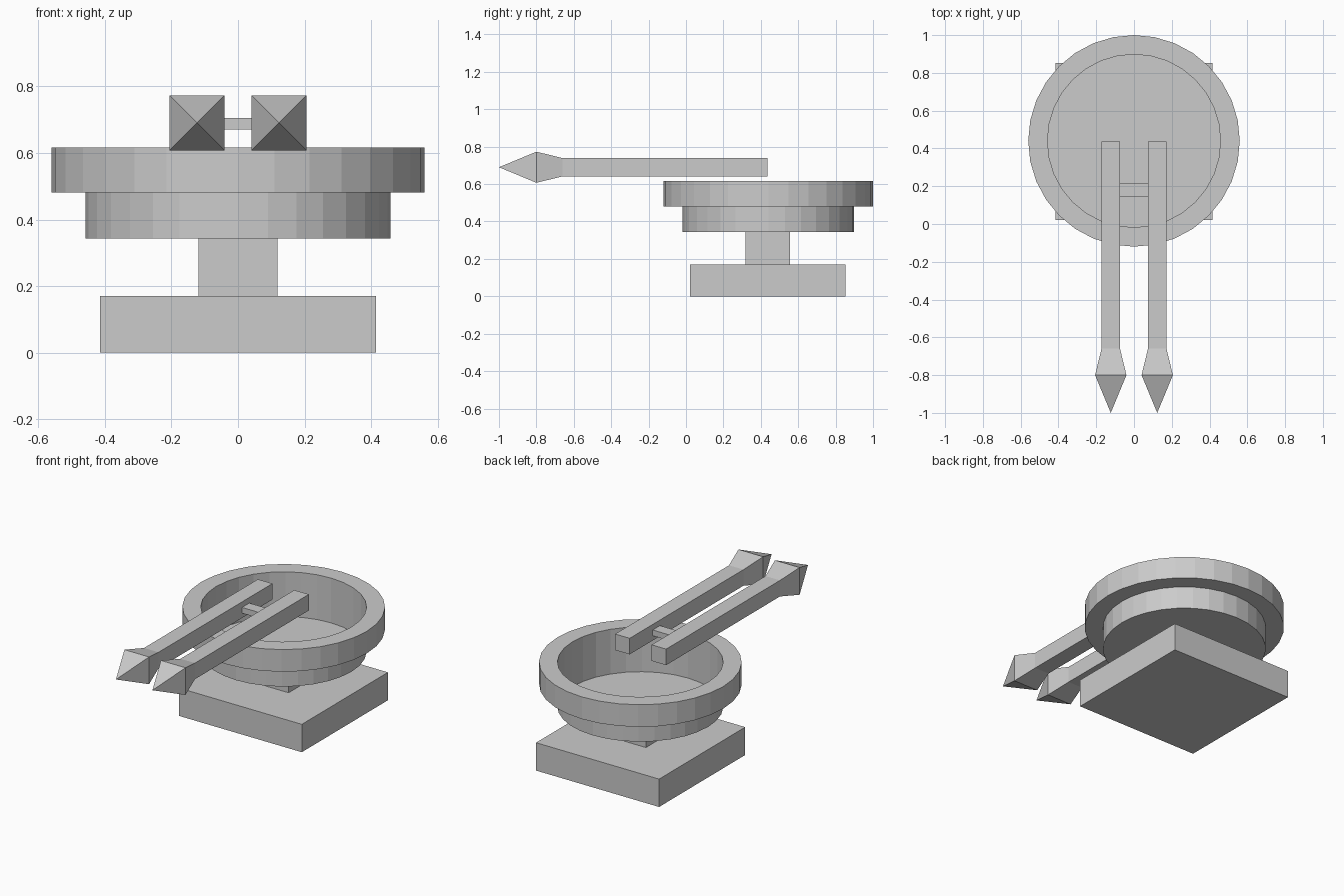
import bpy, bmesh, math

if "Cube" in bpy.data.objects:
    bpy.data.objects.remove(bpy.data.objects["Cube"])

CY = 0.44  # y of the pedestal and bowl axis


def finish(bm, name):
    bmesh.ops.recalc_face_normals(bm, faces=bm.faces)
    mesh = bpy.data.meshes.new(name)
    bm.to_mesh(mesh)
    bm.free()
    ob = bpy.data.objects.new(name, mesh)
    bpy.context.collection.objects.link(ob)
    return ob


def box(name, lo, hi):
    bm = bmesh.new()
    bmesh.ops.create_cube(bm, size=1)
    for v in bm.verts:
        v.co = [(a + b) / 2 + c * (b - a) for a, b, c in zip(lo, hi, v.co)]
    return finish(bm, name)


def barrel(name, x, z):
    """Square bar along y that flares out and ends in a pyramid tip."""
    bm = bmesh.new()
    rings = []
    for y, r in [(CY - 0.003, 0.049), (-0.66, 0.049), (-0.80, 0.083)]:
        rings.append([bm.verts.new((x + sx * r, y, z + sz * r))
                      for sx, sz in ((-1, -1), (1, -1), (1, 1), (-1, 1))])
    tip = bm.verts.new((x, -1.0, z))
    bm.faces.new(rings[0])
    for i in range(4):
        j = (i + 1) % 4
        for a, b in zip(rings, rings[1:]):
            bm.faces.new((a[i], a[j], b[j], b[i]))
        bm.faces.new((rings[-1][i], rings[-1][j], tip))
    return finish(bm, name)


def bowl(name, sides=32):
    """Thin-walled cup with a thick rim collar around its upper half."""
    bm = bmesh.new()
    z0, z1, z2, r, R = 0.343, 0.481, 0.616, 0.458, 0.56

    def ring(rad, z):
        return [bm.verts.new((rad * math.cos(2 * math.pi * i / sides),
                              CY + rad * math.sin(2 * math.pi * i / sides), z))
                for i in range(sides)]

    floor, waist, low, top, lip = (ring(r, z0), ring(r, z1), ring(R, z1),
                                   ring(R, z2), ring(r, z2))
    bm.faces.new(floor)
    for a, b in ((floor, waist), (waist, low), (low, top), (top, lip), (lip, waist)):
        for i in range(sides):
            j = (i + 1) % sides
            bm.faces.new((a[i], a[j], b[j], b[i]))
    return finish(bm, name)


# Pedestal
box("base", (-0.415, CY - 0.418, 0), (0.415, CY + 0.412, 0.17))
box("column", (-0.119, CY - 0.122, 0.17), (0.119, CY + 0.116, 0.343))

# Turret bowl
bowl("turret_bowl")

# Twin barrels and the bar joining them
for side, x in (("left", -0.123), ("right", 0.123)):
    barrel(side + "_barrel", x, 0.69)
box("cross_bar", (-0.076, 0.145, 0.67), (0.076, 0.215, 0.705))
